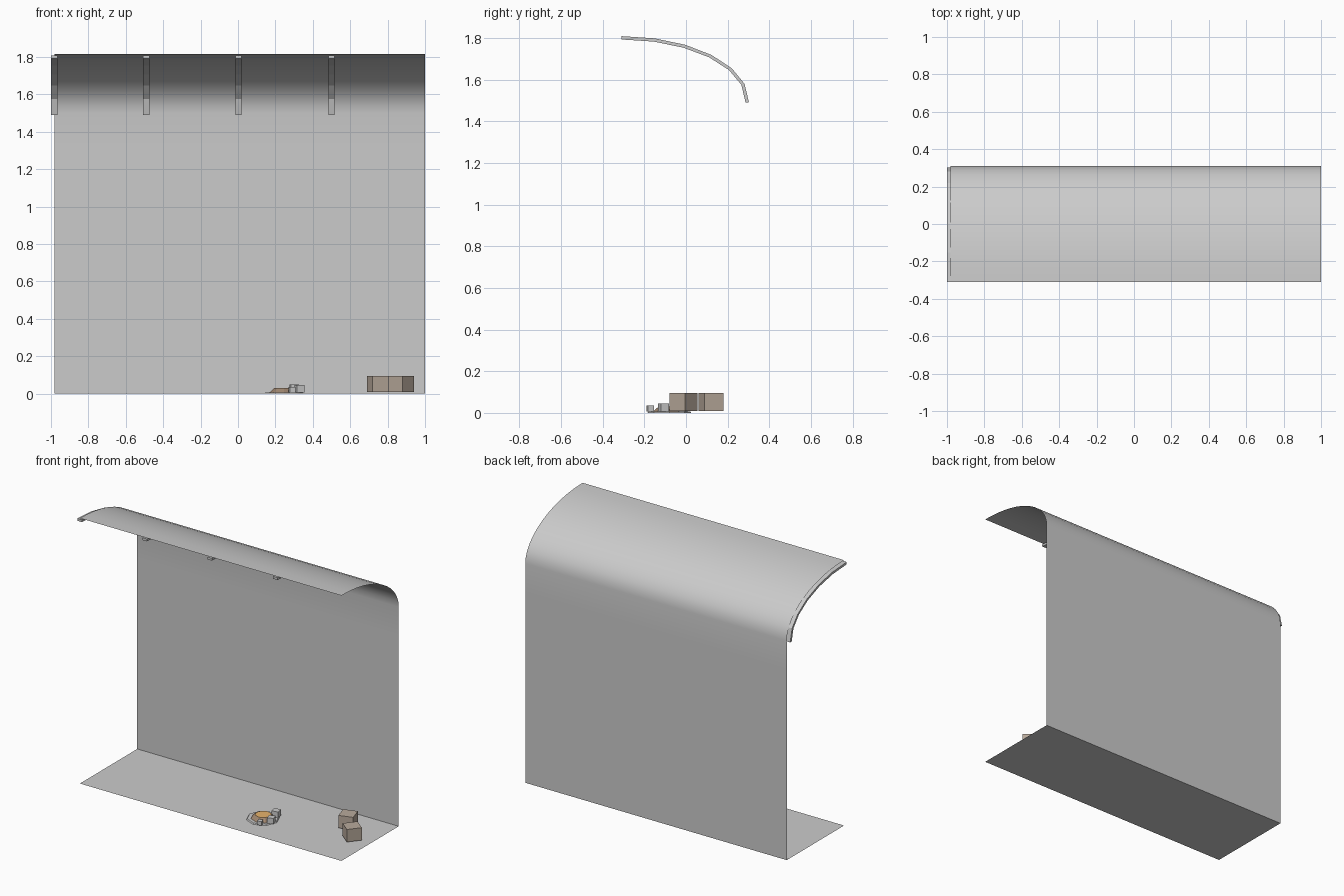
import bpy, bmesh
from math import sin, cos, radians, pi

if "Cube" in bpy.data.objects:
    bpy.data.objects.remove(bpy.data.objects["Cube"])


def material(name, rgb):
    m = bpy.data.materials.new(name)
    m.diffuse_color = (*rgb, 1)
    m.use_nodes = True
    m.node_tree.nodes["Principled BSDF"].inputs["Base Color"].default_value = m.diffuse_color
    return m


def make(name, verts, faces, mats=()):
    me = bpy.data.meshes.new(name)
    me.from_pydata(verts, [], faces)
    ob = bpy.data.objects.new(name, me)
    bpy.context.collection.objects.link(ob)
    for m in mats:
        me.materials.append(m)
    return ob


def arc(a, b, n):
    # quarter ellipse from the wall top to the front lip
    return [(-0.31 + a * cos(pi / 2 * i / n), 1.5 + b * sin(pi / 2 * i / n))
            for i in range(n + 1)]


def box(name, centre, size, turn, mat=None):
    x, y, z = (s / 2 for s in size)
    c, s = cos(radians(turn)), sin(radians(turn))
    pts = [(-x, -y), (x, -y), (x, y), (-x, y)]
    verts = [(centre[0] + c * u - s * v, centre[1] + s * u + c * v, centre[2] + h)
             for h in (-z, z) for u, v in pts]
    faces = [(3, 2, 1, 0), (4, 5, 6, 7)]
    faces += [(i, (i + 1) % 4, 4 + (i + 1) % 4, 4 + i) for i in range(4)]
    return make(name, verts, faces, [mat] if mat else ())


# Single-sheet shell: floor, back wall and curved canopy
profile = [(-0.31, 0), (0.31, 0), (0.31, 1.3)] + arc(0.62, 0.316, 12)
n = len(profile)
shell = make("shelter_shell",
             [(x, y, z) for x in (-0.98, 1.0) for y, z in profile],
             [(i, n + i, n + i + 1, i + 1) for i in range(n - 1)])
bpy.context.view_layer.objects.active = shell
shell.select_set(True)
bpy.ops.object.shade_smooth_by_angle(angle=radians(40))
shell.select_set(False)

# Curved ribs under the canopy
outer, inner = arc(0.612, 0.309, 6), arc(0.596, 0.293, 6)
outer[0], inner[0] = (outer[0][0], 1.492), (inner[0][0], 1.49)
loop = outer + inner[::-1]
k = len(loop)
for j, cx in enumerate((-0.983, -0.49, 0.003, 0.5)):
    verts = [(cx + dx, y, z) for dx in (-0.017, 0.017) for y, z in loop]
    faces = [(i, (i + 1) % k, k + (i + 1) % k, k + i) for i in range(k)]
    for i in range(6):
        cap = (i, i + 1, k - 2 - i, k - 1 - i)
        faces += [cap, tuple(k + v for v in cap[::-1])]
    rib = make(f"canopy_rib_{j + 1}", verts, faces)
    bm = bmesh.new()
    bm.from_mesh(rib.data)
    bmesh.ops.recalc_face_normals(bm, faces=bm.faces)
    bm.to_mesh(rib.data)
    bm.free()

# Crates
crate_mat = material("crate_brown", (0.48, 0.40, 0.33))
box("crate_back", (0.75, 0.12, 0.052), (0.096, 0.096, 0.086), 17, crate_mat)
box("crate_front", (0.873, -0.012, 0.052), (0.096, 0.096, 0.086), 51, crate_mat)


def mound(name, cx, cy, r0, r1, z0, z1, sides, mats):
    verts = [(cx + r * cos(2 * pi * i / sides), cy + r * sin(2 * pi * i / sides), z)
             for r, z in ((r0, z0), (r1, z1)) for i in range(sides)]
    faces = [tuple(range(sides))[::-1], tuple(range(sides, 2 * sides))]
    faces += [(i, (i + 1) % sides, sides + (i + 1) % sides, sides + i)
              for i in range(sides)]
    ob = make(name, verts, faces, mats)
    if len(mats) > 1:
        ob.data.polygons[1].material_index = 1


# Fire pit: ash base, ember mound and surrounding stones
mound("ash_base", 0.245, -0.08, 0.105, 0.1, 0.0, 0.007, 8, ())
mound("ember_mound", 0.247, -0.08, 0.078, 0.052, 0.007, 0.03, 8,
      [material("charred_brown", (0.35, 0.24, 0.16)),
       material("ember_orange", (0.8, 0.45, 0.15))])
stone_mat = material("stone_grey", (0.8, 0.8, 0.8))
stones = [((0.3, -0.015, 0.028), 0.044, 10),
          ((0.328, -0.108, 0.026), 0.042, 20),
          ((0.288, -0.172, 0.021), 0.03, 15)]
for i, (c, s, t) in enumerate(stones):
    box(f"fire_stone_{i + 1}", c, (s, s, s * 0.92), t, stone_mat)
